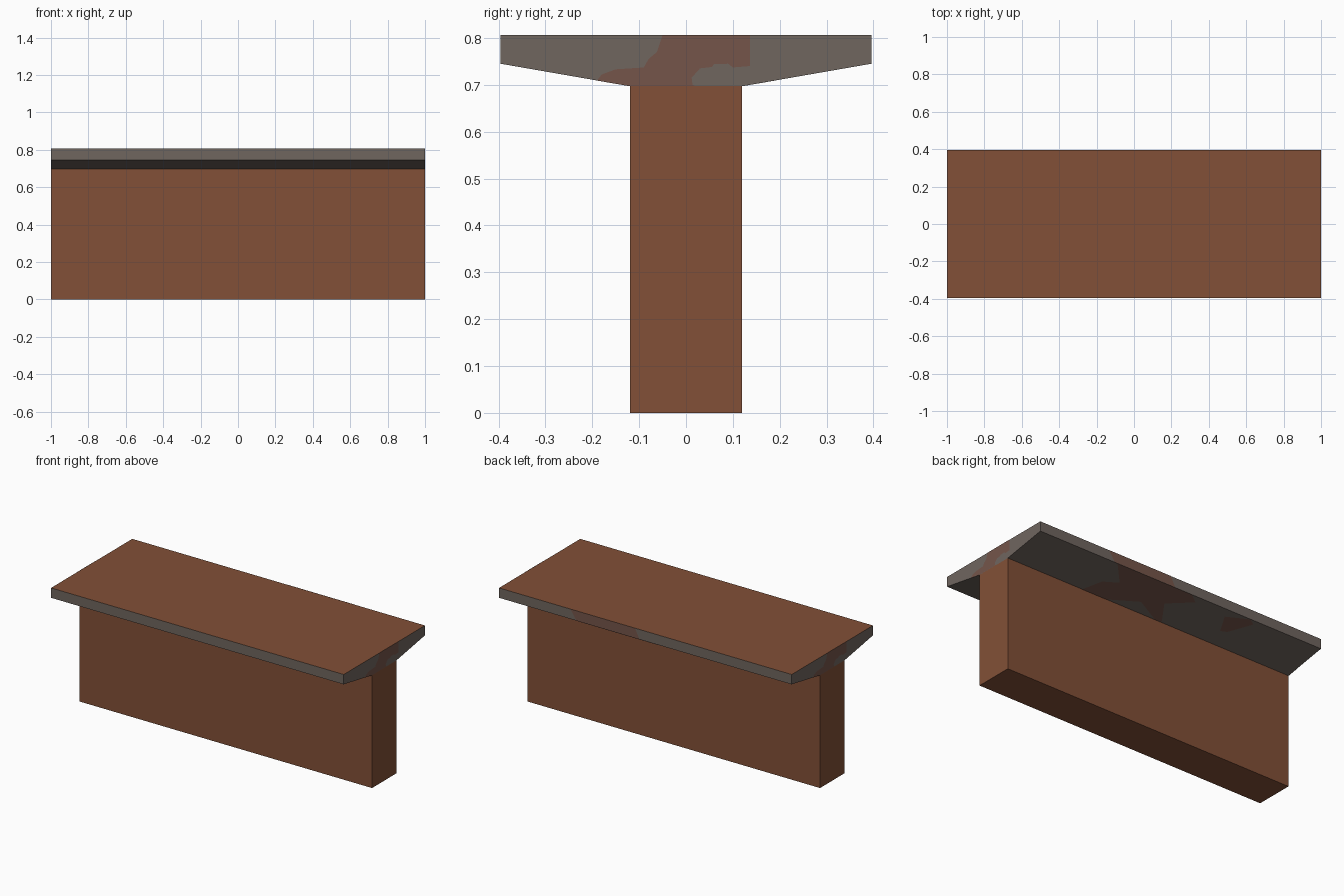
import bpy
import bmesh
from mathutils import Vector

if "Cube" in bpy.data.objects:
    bpy.data.objects.remove(bpy.data.objects["Cube"])


def material(name, rgb):
    """Flat colour from sRGB 0-255 values."""
    m = bpy.data.materials.new(name)
    m.diffuse_color = (*[((c / 255 + 0.055) / 1.055) ** 2.4 for c in rgb], 1)
    m.use_nodes = True
    m.node_tree.nodes["Principled BSDF"].inputs["Base Color"].default_value = m.diffuse_color
    return m


BROWN = material("brown_brick", (130, 80, 55))
GREY = material("grey_stone", (112, 102, 95))
RUST = material("exposed_rust", (117, 85, 74))

L, W, T = 0.999, 0.396, 0.12             # half length, cap half width, wall half width
Z_WALL, Z_LIP, Z_TOP = 0.697, 0.745, 0.806
EPS = 0.001                              # lift of the stain faces


def finish(name, bm, mats):
    me = bpy.data.meshes.new(name)
    bm.to_mesh(me)
    bm.free()
    for m in mats:
        me.materials.append(m)
    ob = bpy.data.objects.new(name, me)
    bpy.context.collection.objects.link(ob)
    return ob


def prism(name, profile, mats):
    """Extrude a (y, z) profile along the whole length."""
    bm = bmesh.new()
    face = bm.faces.new([bm.verts.new((-L, y, z)) for y, z in profile])
    out = bmesh.ops.extrude_face_region(bm, geom=[face])
    verts = [v for v in out["geom"] if isinstance(v, bmesh.types.BMVert)]
    bmesh.ops.translate(bm, verts=verts, vec=(2 * L, 0, 0))
    bmesh.ops.recalc_face_normals(bm, faces=bm.faces)
    if len(mats) > 1:                    # second colour on upward faces
        for f in bm.faces:
            f.material_index = int(f.normal.z > 0.9)
    return finish(name, bm, mats)


def stain(name, points, outward):
    """Irregular flat patch lying just above a surface."""
    bm = bmesh.new()
    out = Vector(outward).normalized()
    f = bm.faces.new([bm.verts.new(Vector(p) + out * EPS) for p in points])
    f.normal_update()
    if f.normal.dot(out) < 0:
        f.normal_flip()
    bmesh.ops.triangulate(bm, faces=[f])
    return finish(name, bm, [RUST])


# Wall and the flared coping on top of it
prism("wall", [(-T, 0), (T, 0), (T, Z_WALL), (-T, Z_WALL)], [BROWN])
prism("coping", [(-T, Z_WALL), (T, Z_WALL), (W, Z_LIP), (W, Z_TOP),
                 (-W, Z_TOP), (-W, Z_LIP)], [GREY, BROWN])

# Worn patches on both ends of the coping, turned half round
end_patch = [(-0.05, Z_TOP), (0.137, Z_TOP), (0.137, 0.74), (0.10, 0.737),
             (0.09, 0.745), (0.06, 0.744), (0.055, 0.738), (0.03, 0.735),
             (0.012, 0.715), (0.014, 0.70), (0.02, Z_WALL), (-T, Z_WALL),
             (-0.19, 0.709), (-0.18, 0.722), (-0.15, 0.733), (-0.09, 0.737),
             (-0.08, 0.755), (-0.062, 0.77)]
for side, label in ((1, "right"), (-1, "left")):
    stain("end_stain_" + label,
          [(side * L, side * y, z) for y, z in end_patch], (side, 0, 0))

# Worn patch on the back lip
stain("back_lip_stain", [(0.51, W, Z_TOP), (0.07, W, Z_TOP),
                         (0.04, W, Z_LIP), (0.47, W, Z_LIP)], (0, 1, 0))


# Worn patches on the sloping back underside, t runs from wall to lip
def under(x, t):
    return (x, T + (W - T) * t, Z_WALL + (Z_LIP - Z_WALL) * t)


down = (0, Z_LIP - Z_WALL, -(W - T))
stain("underside_stain_large",
      [under(x, t) for x, t in ((0.47, 0), (0.42, 0.4), (0.33, 0.55), (0.45, 1),
                                (-0.08, 1), (-0.14, 0.85), (0.0, 0.5),
                                (-0.09, 0.03), (-0.05, 0), (0.12, 0.3),
                                (0.3, 0))], down)
stain("underside_stain_small",
      [under(x, t) for x, t in ((-0.42, 0.4), (-0.36, 0.8), (-0.5, 1),
                                (-0.54, 0.9), (-0.46, 0.45))], down)
